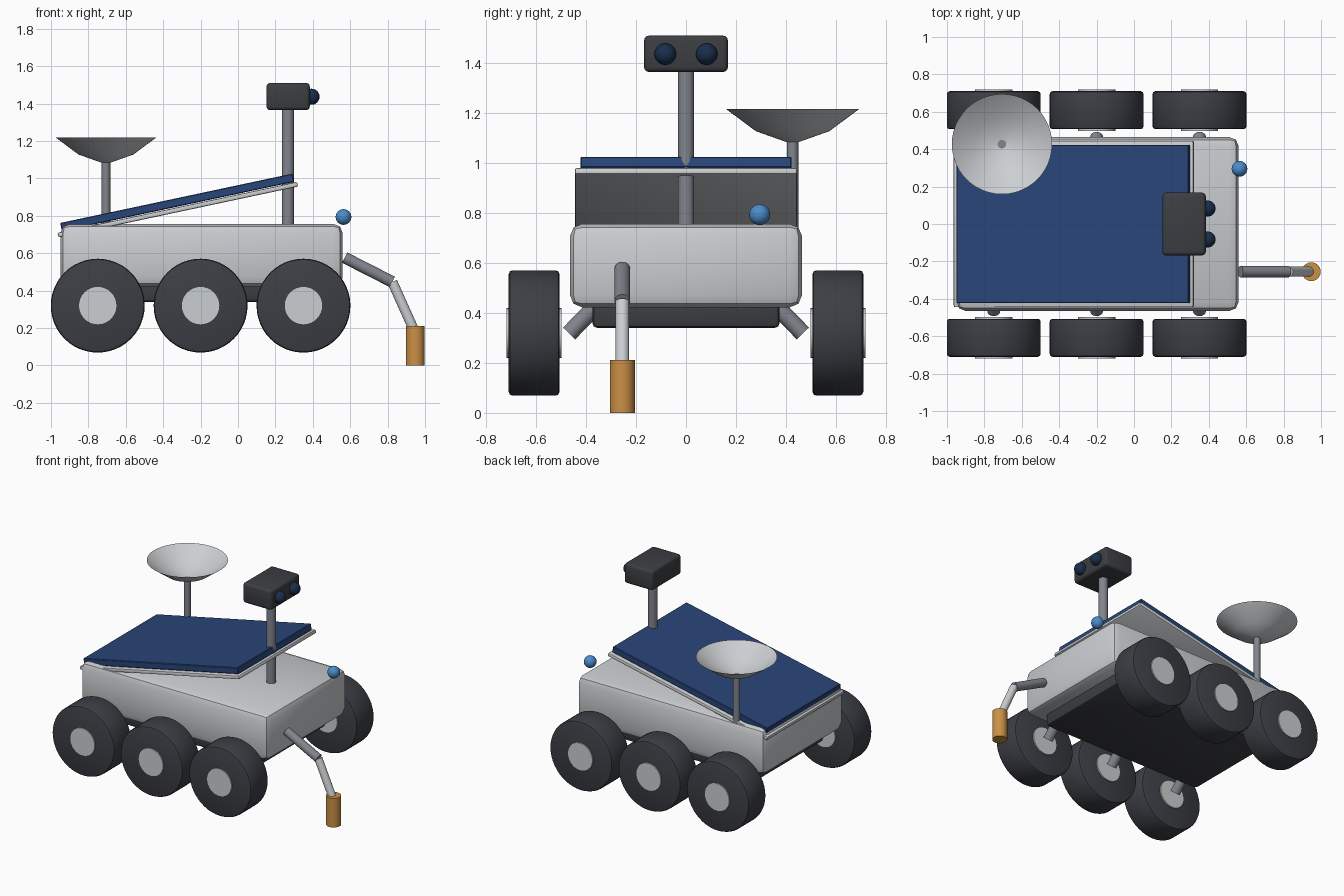
import bpy
import math
from mathutils import Vector

cube = bpy.data.objects.get("Cube")
if cube:
    bpy.data.objects.remove(cube, do_unlink=True)


def material(name, r, g, b):
    m = bpy.data.materials.new(name)
    m.use_nodes = True
    m.diffuse_color = (r, g, b, 1)
    m.node_tree.nodes["Principled BSDF"].inputs["Base Color"].default_value = (r, g, b, 1)
    return m


light_grey = material("light grey", 0.60, 0.62, 0.64)
metal = material("grey metal", 0.22, 0.235, 0.27)
dark = material("dark grey", 0.045, 0.048, 0.055)
tyre = material("tyre grey", 0.045, 0.049, 0.06)
navy = material("panel blue", 0.022, 0.06, 0.19)
lens = material("lens navy", 0.01, 0.028, 0.07)
sky = material("beacon blue", 0.07, 0.26, 0.60)
orange = material("orange", 0.60, 0.28, 0.06)


def finish(name, mat, bevel=0, segments=2):
    """Name, colour, bevel and smooth the active object."""
    ob = bpy.context.object
    ob.name = name
    ob.data.materials.clear()
    ob.data.materials.append(mat)
    if bevel:
        mod = ob.modifiers.new("Rounded edges", "BEVEL")
        mod.width = bevel
        mod.segments = segments
        mod.limit_method = "ANGLE"
        bpy.ops.object.modifier_apply(modifier=mod.name)
    bpy.ops.object.shade_smooth_by_angle(angle=math.radians(35))
    return ob


def box(name, center, size, mat, bevel=0, segments=2, tilt=0):
    bpy.ops.mesh.primitive_cube_add(size=1, location=center)
    bpy.context.object.scale = size
    bpy.ops.object.transform_apply(location=False, rotation=False, scale=True)
    bpy.context.object.rotation_euler.y = tilt
    return finish(name, mat, bevel, segments)


def rod(name, start, end, radius, mat, bevel=0, sides=32):
    a, b = Vector(start), Vector(end)
    bpy.ops.mesh.primitive_cylinder_add(vertices=sides, radius=radius, depth=(b - a).length,
                                        location=(a + b) / 2)
    bpy.context.object.rotation_euler = (b - a).to_track_quat("Z", "Y").to_euler()
    return finish(name, mat, bevel)


def ball(name, center, radius, mat):
    bpy.ops.mesh.primitive_uv_sphere_add(segments=24, ring_count=16, radius=radius, location=center)
    return finish(name, mat)


def lathe(name, center, profile, mat, sides=48):
    """Revolve (radius, height) points around z, closing the first ring."""
    verts, faces = [], []
    for r, z in profile:
        for i in range(sides):
            a = math.tau * i / sides
            verts.append((r * math.cos(a), r * math.sin(a), z))
    for k in range(len(profile) - 1):
        for i in range(sides):
            j = (i + 1) % sides
            faces.append((k * sides + i, k * sides + j, (k + 1) * sides + j, (k + 1) * sides + i))
    faces.append(tuple(reversed(range(sides))))
    mesh = bpy.data.meshes.new(name)
    mesh.from_pydata(verts, [], faces)
    ob = bpy.data.objects.new(name, mesh)
    bpy.context.collection.objects.link(ob)
    bpy.ops.object.select_all(action="DESELECT")
    bpy.context.view_layer.objects.active = ob
    ob.select_set(True)
    ob.location = center
    return finish(name, mat)


# Hull and belly pan
box("hull", (-0.195, 0, 0.59), (1.51, 0.93, 0.335), light_grey, 0.05)
box("belly_pan", (-0.2, 0, 0.40), (1.3, 0.75, 0.12), dark, 0.02)

# Tilted solar deck
tilt = -math.radians(12)
box("panel_frame", (-0.322, 0, 0.833), (1.31, 0.89, 0.026), light_grey, 0.008, 2, tilt)
box("solar_panel", (-0.325, 0, 0.872), (1.27, 0.845, 0.045), navy, 0.004, 1, tilt)

# Wheels, hubs and struts on both sides
for side, word in ((1, "left"), (-1, "right")):
    for x, place in ((0.35, "front"), (-0.2, "middle"), (-0.75, "rear")):
        tag = f"{place}_{word}"
        rod("wheel_" + tag, (x, side * 0.507, 0.32), (x, side * 0.71, 0.32), 0.251, tyre, 0.015, 48)
        rod("hub_" + tag, (x, side * 0.498, 0.32), (x, side * 0.718, 0.32), 0.1, light_grey)
        rod("strut_" + tag, (x, side * 0.34, 0.45), (x, side * 0.468, 0.318), 0.034, metal, 0, 24)

# Camera mast
rod("mast", (0.267, 0, 0.72), (0.267, 0, 1.40), 0.032, metal)
box("camera_head", (0.268, 0, 1.438), (0.232, 0.336, 0.146), dark, 0.02, 3)
for y, word in ((0.083, "left"), (-0.083, "right")):
    ball("camera_lens_" + word, (0.393, y, 1.437), 0.043, lens)

# Dish antenna
rod("dish_post", (-0.706, 0.427, 0.70), (-0.706, 0.427, 1.09), 0.023, metal, 0, 24)
lathe("dish", (-0.706, 0.427, 1.083),
      [(0.02, 0), (0.147, 0.045), (0.268, 0.135)], light_grey)

# Beacon
ball("beacon", (0.564, 0.295, 0.794), 0.042, sky)

# Sampling arm
elbow = (0.825, -0.255, 0.447)
rod("upper_arm", (0.57, -0.255, 0.577), elbow, 0.031, metal)
rod("forearm", elbow, (0.945, -0.255, 0.18), 0.027, light_grey)
rod("sampler", (0.948, -0.255, 0), (0.948, -0.255, 0.212), 0.05, orange)
